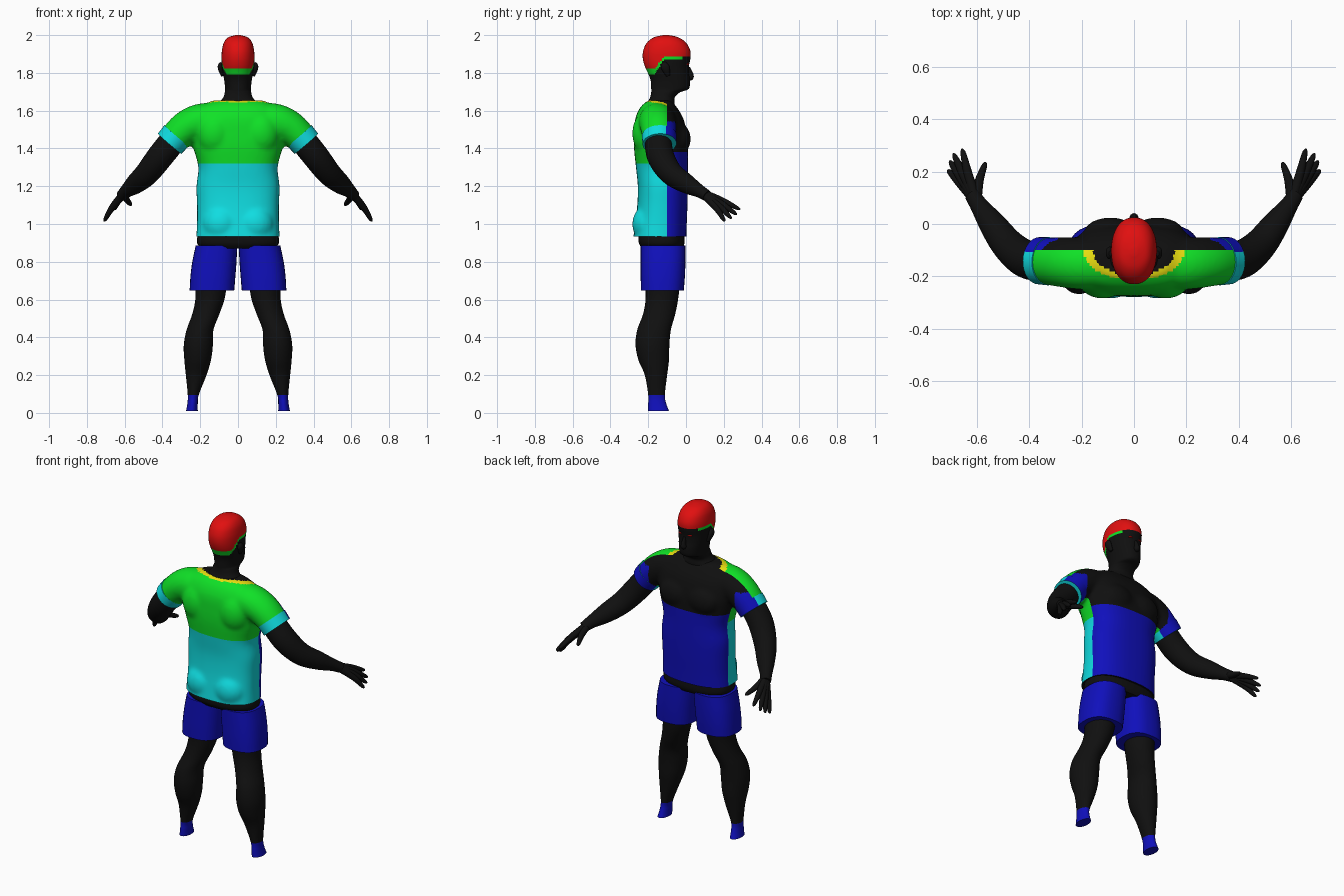
import bpy, bmesh
from math import cos, sin, tau
from mathutils import Vector

old = bpy.data.objects.get("Cube")
if old:
    bpy.data.objects.remove(old, do_unlink=True)

COLOURS = {
    "black": (0.005, 0.005, 0.005), "red": (0.75, 0.005, 0.005),
    "green": (0.005, 0.75, 0.02), "cyan": (0.005, 0.72, 0.75),
    "blue": (0.005, 0.005, 0.5), "yellow": (0.8, 0.72, 0.005),
}
MATS = {}
for key, rgb in COLOURS.items():
    mat = bpy.data.materials.new(key)
    mat.use_nodes = True
    mat.diffuse_color = (*rgb, 1)
    bsdf = next(n for n in mat.node_tree.nodes if n.type == 'BSDF_PRINCIPLED')
    bsdf.inputs["Base Color"].default_value = (*rgb, 1)
    MATS[key] = mat


def spline(rows, steps):
    """Smoothly interpolate the rows of a section table."""
    rows = [Vector(r) for r in rows]
    out = []
    for i in range(len(rows) - 1):
        b, c = rows[i], rows[i + 1]
        m0 = (c - rows[max(i - 1, 0)]) / 2
        m1 = (rows[min(i + 2, len(rows) - 1)] - b) / 2
        for s in range(steps):
            t = s / steps
            d = c - b
            out.append(b + m0 * t + (3 * d - 2 * m0 - m1) * t**2 + (m0 + m1 - 2 * d) * t**3)
    return out + [rows[-1]]


def upright(rows, steps=5):
    """Level sections from rows of height, x limits and y limits."""
    return [(Vector(((x0 + x1) / 2, (y0 + y1) / 2, z)),
             Vector(((x1 - x0) / 2, 0, 0)), Vector((0, (y1 - y0) / 2, 0)))
            for z, x0, x1, y0, y1 in spline(rows, steps)]


def centred(rows):
    """Level sections from rows of height, half width and y limits."""
    return upright([(z, -w, w, y0, y1) for z, w, y0, y1 in rows])


def tube(rows, steps=5):
    """Sections square to a path, from rows of point and two radii."""
    pts = spline(rows, steps)
    out = []
    for i, p in enumerate(pts):
        t = Vector(pts[min(i + 1, len(pts) - 1)][:3]) - Vector(pts[max(i - 1, 0)][:3])
        t.normalize()
        u = Vector((0, 1, 0)).cross(t).normalized()
        out.append((Vector(p[:3]), u * p[3], t.cross(u) * p[4]))
    return out


def loft(bm, sections, sides=32, power=2.0):
    """Skin closed superellipse sections and cap both ends."""
    def bend(v):
        return (abs(v) ** (2 / power)) * (1 if v > 0 else -1)
    rings = [[bm.verts.new(c + u * bend(cos(tau * k / sides)) + v * bend(sin(tau * k / sides)))
              for k in range(sides)] for c, u, v in sections]
    for a, b in zip(rings, rings[1:]):
        for k in range(sides):
            n = (k + 1) % sides
            bm.faces.new((a[k], a[n], b[n], b[k]))
    bm.faces.new(rings[0])
    bm.faces.new(rings[-1])
    bmesh.ops.recalc_face_normals(bm, faces=bm.faces)


def finish(name, bm, colour, mirror=False):
    """Turn a bmesh into a coloured, smooth shaded object."""
    mesh = bpy.data.meshes.new(name)
    bm.to_mesh(mesh)
    bm.free()
    picks = [colour(p.center) if callable(colour) else colour for p in mesh.polygons]
    used = sorted(set(picks))
    for key in used:
        mesh.materials.append(MATS[key])
    for poly, key in zip(mesh.polygons, picks):
        poly.material_index = used.index(key)
    obj = bpy.data.objects.new(name, mesh)
    bpy.context.collection.objects.link(obj)
    bpy.ops.object.select_all(action='DESELECT')
    obj.select_set(True)
    bpy.context.view_layer.objects.active = obj
    bpy.ops.object.shade_smooth_by_angle(angle=0.8)
    if mirror:
        obj.modifiers.new("mirror", 'MIRROR').use_mirror_merge = False
    return obj


def part(name, sections, colour, mirror=False, sides=32, power=2.0):
    bm = bmesh.new()
    loft(bm, sections, sides, power)
    return finish(name, bm, colour, mirror)


def bulge(bm, centre, size):
    geo = bmesh.ops.create_uvsphere(bm, u_segments=24, v_segments=16, radius=1)
    for v in geo["verts"]:
        v.co = Vector(a * b for a, b in zip(v.co, size)) + Vector(centre)


SPLIT = -0.1     # where the back panels meet the front panels
HEM = 0.935


def shirt_colour(c):
    if c.z < HEM + 0.001:
        return "black"
    neck = (c.x / 0.155) ** 2 + ((c.y + 0.11) / 0.085) ** 2
    if c.z > 1.58 and neck < 1:
        return "black"
    if c.y > SPLIT:
        sleeve = abs(c.x) > 0.29 and c.z < 1.54
        return "blue" if c.z < 1.38 or sleeve else "black"
    if c.z > 1.58 and neck < 1.5:
        return "yellow"
    return "green" if c.z > 1.32 else "cyan"


# Shirt: torso, sleeves, chest and seat fused into one skin
bm = bmesh.new()
loft(bm, centred([
    (0.88, 0.225, -0.285, 0), (1, 0.217, -0.27, 0.004), (1.1, 0.217, -0.258, 0.008),
    (1.2, 0.22, -0.255, 0.01), (1.3, 0.21, -0.265, 0.01), (1.4, 0.235, -0.275, 0.01),
    (1.48, 0.25, -0.275, 0.005), (1.56, 0.24, -0.268, -0.015),
    (1.62, 0.2, -0.24, -0.05), (1.655, 0.13, -0.2, -0.08)]), 48, 2.5)
for s in (-1, 1):
    loft(bm, tube([(s * 0.1, -0.15, 1.54, 0.1, 0.1), (s * 0.2, -0.15, 1.54, 0.097, 0.1),
                   (s * 0.28, -0.145, 1.505, 0.09, 0.095), (s * 0.35, -0.14, 1.44, 0.08, 0.088)]))
    bulge(bm, (s * 0.09, -0.03, 1.45), (0.1, 0.055, 0.08))
    bulge(bm, (s * 0.09, -0.2, 1), (0.1, 0.085, 0.1))
    bulge(bm, (s * 0.12, -0.2, 1.48), (0.1, 0.085, 0.12))
raw = bpy.data.meshes.new("shirt_base")
bm.to_mesh(raw)
bm.free()
base = bpy.data.objects.new("shirt_base", raw)
bpy.context.collection.objects.link(base)
base.modifiers.new("fuse", 'REMESH').voxel_size = 0.011
soften = base.modifiers.new("soften", 'SMOOTH')
soften.factor, soften.iterations = 0.5, 8
fused = bpy.data.meshes.new_from_object(
    base.evaluated_get(bpy.context.evaluated_depsgraph_get()))
bpy.data.objects.remove(base, do_unlink=True)
bm = bmesh.new()
bm.from_mesh(fused)
# Straight panel seams, then a clean hem
for co, no in (((0, SPLIT, 0), (0, 1, 0)), ((0, 0, 1.32), (0, 0, 1)),
               ((0, 0, 1.38), (0, 0, 1)), ((0, 0, HEM), (0, 0, 1))):
    bmesh.ops.bisect_plane(bm, geom=bm.verts[:] + bm.edges[:] + bm.faces[:],
                           plane_co=co, plane_no=no, clear_inner=co[2] == HEM)
bmesh.ops.holes_fill(bm, edges=[e for e in bm.edges if e.is_boundary])
finish("shirt", bm, shirt_colour)

# Sleeve cuffs
part("sleeve_cuff", tube([(0.325, -0.142, 1.468, 0.085, 0.092), (0.362, -0.14, 1.425, 0.082, 0.09)]),
     lambda c: "blue" if c.y > SPLIT else "cyan", True)

# Arms and hands
part("arm", tube([(0.33, -0.15, 1.46, 0.07, 0.07), (0.41, -0.135, 1.36, 0.07, 0.072),
                  (0.48, -0.08, 1.27, 0.064, 0.062), (0.54, 0, 1.215, 0.054, 0.05),
                  (0.59, 0.07, 1.175, 0.036, 0.034), (0.615, 0.11, 1.15, 0.03, 0.03)]),
     "black", True)
fingers = {
    "thumb": ((0.59, 0.165, 1.13), (0.566, 0.235, 1.1)),
    "index_finger": ((0.632, 0.19, 1.125), (0.655, 0.286, 1.077)),
    "middle_finger": ((0.649, 0.185, 1.11), (0.688, 0.268, 1.05)),
    "ring_finger": ((0.66, 0.175, 1.097), (0.702, 0.24, 1.03)),
    "little_finger": ((0.667, 0.16, 1.085), (0.709, 0.205, 1.015)),
}
for name, (knuckle, tip) in fingers.items():
    part(name, tube([(0.602, 0.09, 1.162, 0.022, 0.022), (*knuckle, 0.017, 0.017),
                     (*Vector(knuckle).lerp(tip, 0.8), 0.011, 0.011), (*tip, 0.004, 0.004)]),
         "black", True, 12)

# Hips, shorts and legs
part("hips", centred([(0.87, 0.19, -0.23, -0.02), (0.9, 0.217, -0.25, -0.008),
                      (0.96, 0.21, -0.25, -0.01)]), "black", power=2.5)
part("shorts_leg", upright([(0.648, 0.02, 0.256, -0.238, -0.012), (0.72, 0.014, 0.252, -0.24, -0.006),
                            (0.8, 0.008, 0.242, -0.24, -0.003), (0.885, 0.004, 0.224, -0.24, -0.003)]),
     "blue", True, power=2.5)
part("leg", upright([(0.01, 0.213, 0.275, -0.2, -0.09), (0.05, 0.213, 0.268, -0.2, -0.105),
                     (0.095, 0.208, 0.266, -0.2, -0.112), (0.2, 0.167, 0.276, -0.218, -0.1),
                     (0.28, 0.143, 0.284, -0.252, -0.09), (0.36, 0.133, 0.287, -0.267, -0.088),
                     (0.44, 0.13, 0.272, -0.258, -0.08), (0.52, 0.1, 0.243, -0.228, -0.058),
                     (0.6, 0.072, 0.226, -0.214, -0.042), (0.7, 0.055, 0.225, -0.215, -0.03)]),
     lambda c: "blue" if c.z < 0.096 else "black", True)


# Head with close-fitting cap
def head_colour(c):
    ramp = min(max((c.y + 0.165) / 0.05, 0), 1)
    edge = 1.828 + 0.06 * ramp
    if c.z > edge:
        return "red"
    return "green" if c.z > edge - 0.036 + 0.024 * ramp and c.y < -0.02 else "black"


part("head", centred([
    (1.6, 0.15, -0.215, -0.06), (1.64, 0.105, -0.205, -0.06), (1.67, 0.078, -0.19, -0.06),
    (1.698, 0.07, -0.184, -0.03), (1.715, 0.068, -0.184, 0.014), (1.76, 0.073, -0.187, 0.021),
    (1.8, 0.08, -0.202, 0.016), (1.84, 0.085, -0.22, 0.016), (1.88, 0.087, -0.229, 0.024),
    (1.92, 0.085, -0.226, 0.022), (1.96, 0.075, -0.207, 0),
    (1.988, 0.052, -0.17, -0.04), (2, 0.012, -0.12, -0.09)]), head_colour, sides=72, power=2.2)
part("nose", tube([(0, 0.012, 1.83, 0.007, 0.008), (0, 0.022, 1.795, 0.012, 0.016),
                   (0, 0.024, 1.775, 0.017, 0.016), (0, 0.016, 1.765, 0.01, 0.008)]), "black", sides=16)
part("ear", tube([(0.082, -0.095, 1.785, 0.008, 0.01), (0.092, -0.105, 1.815, 0.012, 0.02),
                  (0.095, -0.112, 1.838, 0.012, 0.022), (0.09, -0.112, 1.855, 0.006, 0.01)]),
     "black", True, 16)
part("eye", tube([(0.022, 0.013, 1.845, 0.002, 0.003), (0.033, 0.011, 1.846, 0.004, 0.006),
                  (0.045, 0.005, 1.845, 0.002, 0.003)]), "red", True, 12)
